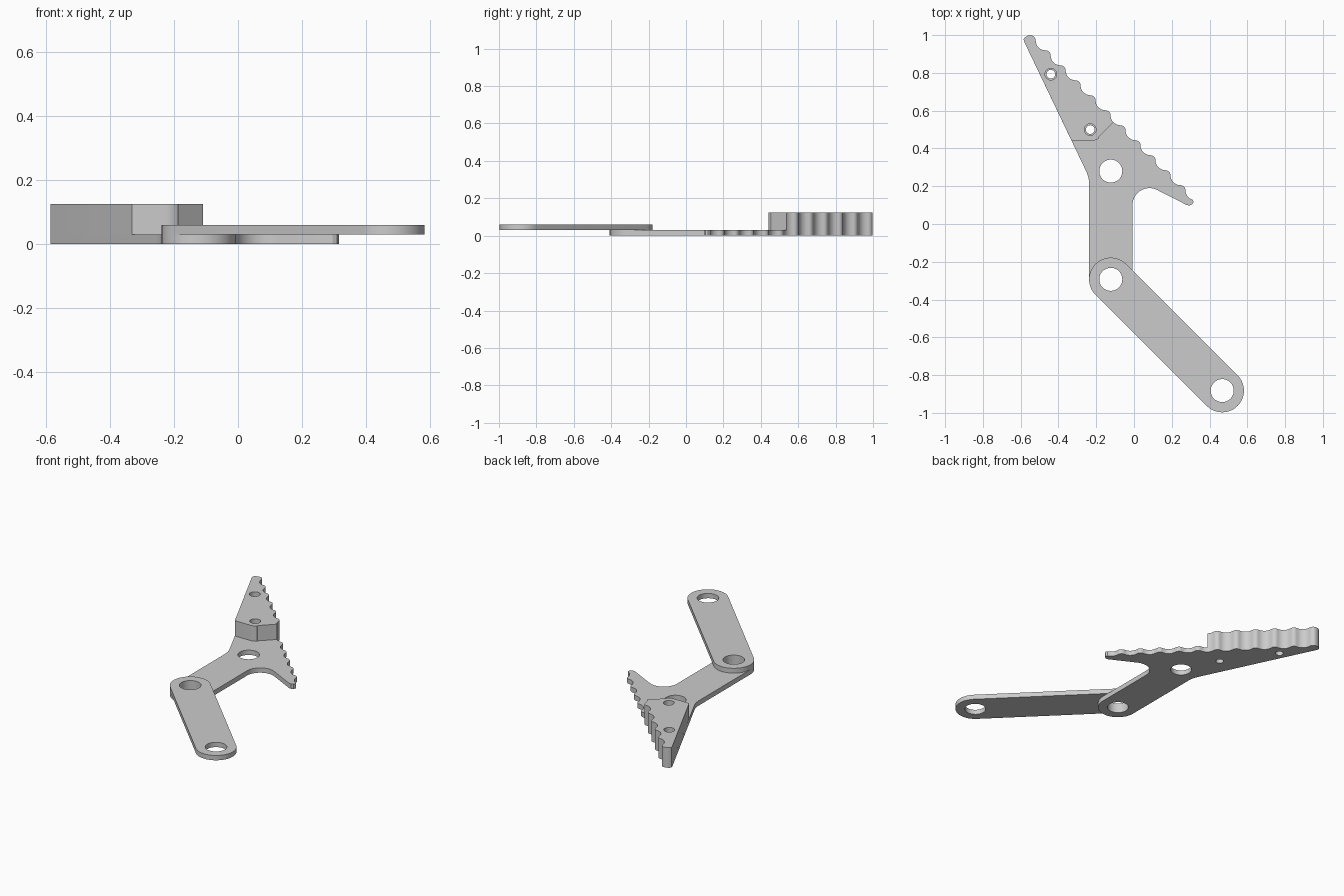
import bpy
import bmesh
from math import radians, cos, sin

cube = bpy.data.objects.get("Cube")
if cube:
    bpy.data.objects.remove(cube, do_unlink=True)

grey = bpy.data.materials.new("plain_grey")
grey.use_nodes = True
colour = (0.6, 0.6, 0.6, 1)
grey.diffuse_color = colour
grey.node_tree.nodes["Principled BSDF"].inputs["Base Color"].default_value = colour

PITCH = 0.0793             # spacing of the teeth along x and y
BUMP, VALLEY = PITCH / 3, PITCH * 2 / 3
PIVOT, ELBOW, LINK_END = (-0.123, 0.28), (-0.123, -0.293), (0.467, -0.882)
SCREWS = [(-0.44, 0.793), (-0.232, 0.5)]
END_R, HOLE_R = 0.115, 0.061


def arc(centre, r, start, end, steps=8):
    angles = [radians(start + (end - start) * i / steps) for i in range(steps + 1)]
    return [(centre[0] + r * cos(a), centre[1] + r * sin(a)) for a in angles]


def circle(centre, r, steps=40):
    return arc(centre, r, 0, 360, steps)[:-1]


def teeth(count, last_angle):
    """Rounded bumps joined by scallops, running down at 45 degrees."""
    points = []
    for k in range(count):
        x, y = -0.547 + PITCH * k, 0.972 - PITCH * k
        stop = last_angle if k == count - 1 else 270
        points += arc((x, y), BUMP, 90, 0, 6)
        points += arc((x + PITCH, y), VALLEY, 180, stop, 8)
    return points


def slab(name, outline, holes, z0, z1):
    """Extrude a flat outline with holes between two heights."""
    bm = bmesh.new()
    for loop in [outline] + holes:
        verts = [bm.verts.new((x, y, z0)) for x, y in loop]
        for a, b in zip(verts, verts[1:] + verts[:1]):
            bm.edges.new((a, b))
    bmesh.ops.remove_doubles(bm, verts=bm.verts[:], dist=0.0005)
    bmesh.ops.triangle_fill(bm, use_beauty=True, edges=bm.edges[:], normal=(0, 0, 1))
    top = bmesh.ops.extrude_face_region(bm, geom=bm.faces[:], use_keep_orig=True)
    top_verts = [g for g in top["geom"] if isinstance(g, bmesh.types.BMVert)]
    bmesh.ops.translate(bm, verts=top_verts, vec=(0, 0, z1 - z0))
    bmesh.ops.recalc_face_normals(bm, faces=bm.faces[:])
    mesh = bpy.data.meshes.new(name)
    bm.to_mesh(mesh)
    bm.free()
    mesh.materials.append(grey)
    mesh.shade_smooth()
    mesh.set_sharp_from_angle(angle=radians(30))
    obj = bpy.data.objects.new(name, mesh)
    bpy.context.collection.objects.link(obj)
    return obj


# Shared rounded tip at the far end of the jaw
tip = [(-0.58, 0.962), (-0.585, 0.977), (-0.578, 0.988), (-0.562, 0.997)]

# Toothed jaw plate with its straight arm
plate = tip + teeth(11, 240)
plate += [(0.31, 0.128), (0.315, 0.118), (0.309, 0.105), (0.295, 0.098), (0.28, 0.1)]
plate += arc((0.082, 0.1), 0.09, 63.4, 180, 14)
plate += arc(ELBOW, END_R, 0, -180, 28)
plate += [(-0.238, 0.22), (-0.24, 0.24), (-0.246, 0.262), (-0.256, 0.285)]
slab("jaw_plate", plate,
     [circle(PIVOT, HOLE_R), circle(ELBOW, HOLE_R)] + [circle(s, 0.023, 24) for s in SCREWS],
     0, 0.03)

# Thick toothed block on the far half of the jaw
block = tip + teeth(6, 225) + [(-0.185, 0.461)]
block += arc((-0.225, 0.5), 0.06, -50, -90, 6) + [(-0.33, 0.44)]
slab("jaw_block", block, [circle(s, 0.031, 24) for s in SCREWS], 0.03, 0.125)

# Link bar resting on the arm
link = arc(ELBOW, END_R, 45, 225, 28) + arc(LINK_END, END_R, 225, 405, 28)
slab("link_bar", link, [circle(ELBOW, HOLE_R), circle(LINK_END, HOLE_R)], 0.03, 0.06)
